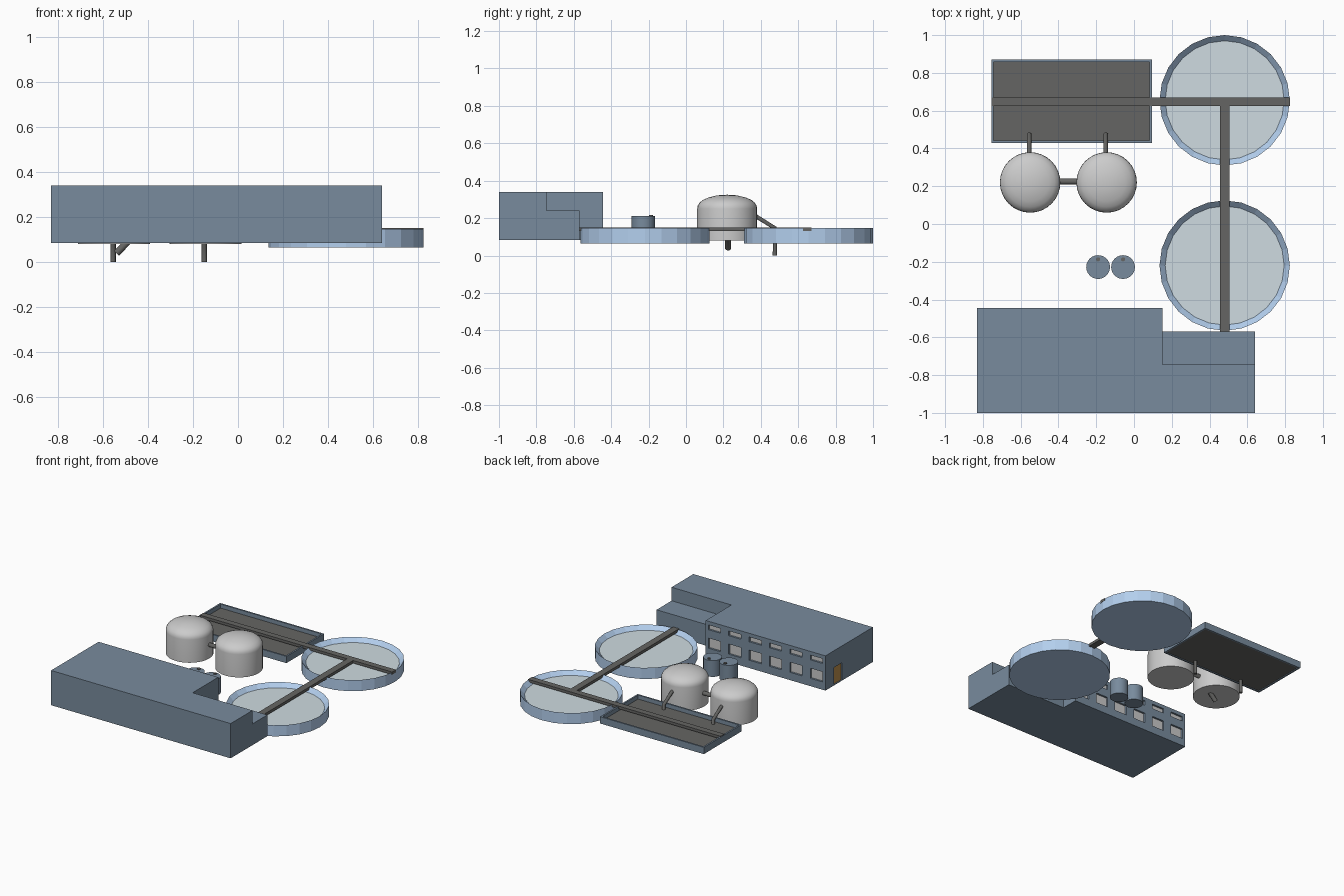
import bpy, bmesh, math

if "Cube" in bpy.data.objects:
    bpy.data.objects.remove(bpy.data.objects["Cube"])


def mat(name, rgb):
    m = bpy.data.materials.new(name)
    m.diffuse_color = (*rgb, 1)
    m.use_nodes = True
    m.node_tree.nodes["Principled BSDF"].inputs["Base Color"].default_value = m.diffuse_color
    return m


SLATE = mat("slate_blue", (0.19, 0.26, 0.34))
PALE = mat("pale_blue", (0.45, 0.62, 0.85))
WATER = mat("water", (0.62, 0.71, 0.75))
DARK = mat("dark_grey", (0.13, 0.13, 0.125))
WOOD = mat("door_wood", (0.5, 0.27, 0.07))


def finish(bm, name, m=None):
    bmesh.ops.recalc_face_normals(bm, faces=bm.faces)
    me = bpy.data.meshes.new(name)
    bm.to_mesh(me)
    bm.free()
    ob = bpy.data.objects.new(name, me)
    bpy.context.collection.objects.link(ob)
    if m:
        me.materials.append(m)
    return ob


def add_box(bm, x, y, z):
    g = bmesh.ops.create_cube(bm, size=1)
    for v in g["verts"]:
        for i, (a, b) in enumerate((x, y, z)):
            v.co[i] = (a + b) / 2 + v.co[i] * (b - a)


def boxes(name, items, m=None):
    bm = bmesh.new()
    for b in items:
        add_box(bm, *b)
    return finish(bm, name, m)


def prism(name, outline, z0, z1, m):
    bm = bmesh.new()
    f = bm.faces.new([bm.verts.new((x, y, z0)) for x, y in outline])
    g = bmesh.ops.extrude_face_region(bm, geom=[f])
    for v in g["geom"]:
        if isinstance(v, bmesh.types.BMVert):
            v.co.z = z1
    return finish(bm, name, m)


def lathe(name, profile, cx, cy, n, m=None, smooth=False):
    bm = bmesh.new()
    vs = [bm.verts.new((r, 0, z)) for r, z in profile]
    es = [bm.edges.new(p) for p in zip(vs, vs[1:])]
    bmesh.ops.spin(bm, geom=vs + es, cent=(0, 0, 0), axis=(0, 0, 1),
                   angle=2 * math.pi, steps=n, use_duplicate=False)
    bmesh.ops.remove_doubles(bm, verts=bm.verts, dist=1e-4)
    ob = finish(bm, name, m)
    ob.location = (cx, cy, 0)
    if smooth:
        bpy.ops.object.select_all(action="DESELECT")
        ob.select_set(True)
        bpy.context.view_layer.objects.active = ob
        bpy.ops.object.shade_smooth_by_angle(angle=math.radians(40))
    return ob


def pipe(name, pts, r):
    cu = bpy.data.curves.new(name, "CURVE")
    cu.dimensions = "3D"
    cu.bevel_depth, cu.bevel_resolution, cu.use_fill_caps = r, 3, True
    sp = cu.splines.new("POLY")
    sp.points.add(len(pts) - 1)
    for p, c in zip(sp.points, pts):
        p.co = (*c, 1)
    ob = bpy.data.objects.new(name, cu)
    bpy.context.collection.objects.link(ob)
    cu.materials.append(DARK)


# Main building: L-shaped body with a lower corner wing
building = prism("building", [(-0.83, -1), (0.64, -1), (0.64, -0.745), (0.15, -0.745),
                              (0.15, -0.445), (-0.83, -0.445)], 0.083, 0.34, SLATE)
boxes("building_wing", [((0.15, 0.64), (-0.745, -0.57), (0.083, 0.24))], SLATE)

# Recessed windows in two rows on the back wall, and a door recess on the left
wins = []
for i in range(6):
    x = -0.756 + i * 0.167
    for zc, h in ((0.295, 0.035), (0.178, 0.075)):
        wins.append(((x - 0.05, x + 0.05), (zc - h / 2, zc + h / 2)))
cut = boxes("recess_cutter",
            [(x, (-0.462, -0.42), z) for x, z in wins]
            + [((-0.85, -0.818), (-0.64, -0.545), (0.088, 0.215))])
cut.hide_render = True
cut.hide_viewport = True
mod = building.modifiers.new("recesses", "BOOLEAN")
mod.operation, mod.solver, mod.object = "DIFFERENCE", "EXACT", cut
boxes("window_panes", [(x, (-0.47, -0.459), z) for x, z in wins])
boxes("door", [((-0.822, -0.81), (-0.64, -0.545), (0.088, 0.215))], WOOD)

# Round clarifier tanks with sloped inner rim and water
for i, y in enumerate((0.655, -0.22)):
    lathe(f"clarifier_{i}", [(0, 0.065), (0.345, 0.065), (0.345, 0.147),
                             (0.315, 0.117), (0, 0.112)], 0.48, y, 24, PALE)
    lathe(f"clarifier_water_{i}", [(0, 0.114), (0.314, 0.114), (0.314, 0.1185), (0, 0.1185)],
          0.48, y, 24, WATER)

# Rectangular basin: four walls around a dark floor
X0, X1, Y0, Y1, T, Z = -0.755, 0.095, 0.43, 0.87, 0.012, (0.095, 0.145)
boxes("basin_walls", [((X0, X1), (Y0, Y0 + T), Z), ((X0, X1), (Y1 - T, Y1), Z),
                      ((X0, X0 + T), (Y0 + T, Y1 - T), Z),
                      ((X1 - T, X1), (Y0 + T, Y1 - T), Z)], SLATE)
boxes("basin_floor", [((X0 + T, X1 - T), (Y0 + T, Y1 - T), (0.1, 0.115))], DARK)

# Walkway bridges
boxes("long_bridge", [((-0.752, 0.825), (0.625, 0.67), (0.13, 0.15))], DARK)
boxes("cross_bridge", [((0.455, 0.505), (-0.57, 0.625), (0.13, 0.15))], DARK)

# Domed digesters with an elbow pipe each
dome = [(0, 0.08), (0.16, 0.08), (0.16, 0.25), (0.158, 0.265), (0.149, 0.281), (0.13, 0.297),
        (0.1, 0.31), (0.06, 0.32), (0.03, 0.324), (0, 0.325)]
for i, x in enumerate((-0.55, -0.145)):
    lathe(f"digester_{i}", dome, x, 0.22, 32, None, True)
    px = x - 0.005
    pipe(f"outlet_pipe_{i}", [(px, 0.33, 0.237), (px, 0.475, 0.147), (px, 0.475, 0)], 0.012)
pipe("linking_pipe", [(-0.2, 0.225, 0.18), (-0.4, 0.225, 0.18), (-0.54, 0.225, 0.038)], 0.016)

# Small storage tanks with a vent on top
for i, x in enumerate((-0.19, -0.058)):
    lathe(f"storage_tank_{i}", [(0, 0.09), (0.063, 0.09), (0.063, 0.21), (0, 0.21)],
          x, -0.228, 24, SLATE, True)
    lathe(f"vent_{i}", [(0, 0.2), (0.011, 0.2), (0.011, 0.217), (0, 0.217)],
          x, -0.187, 12, DARK, True)
